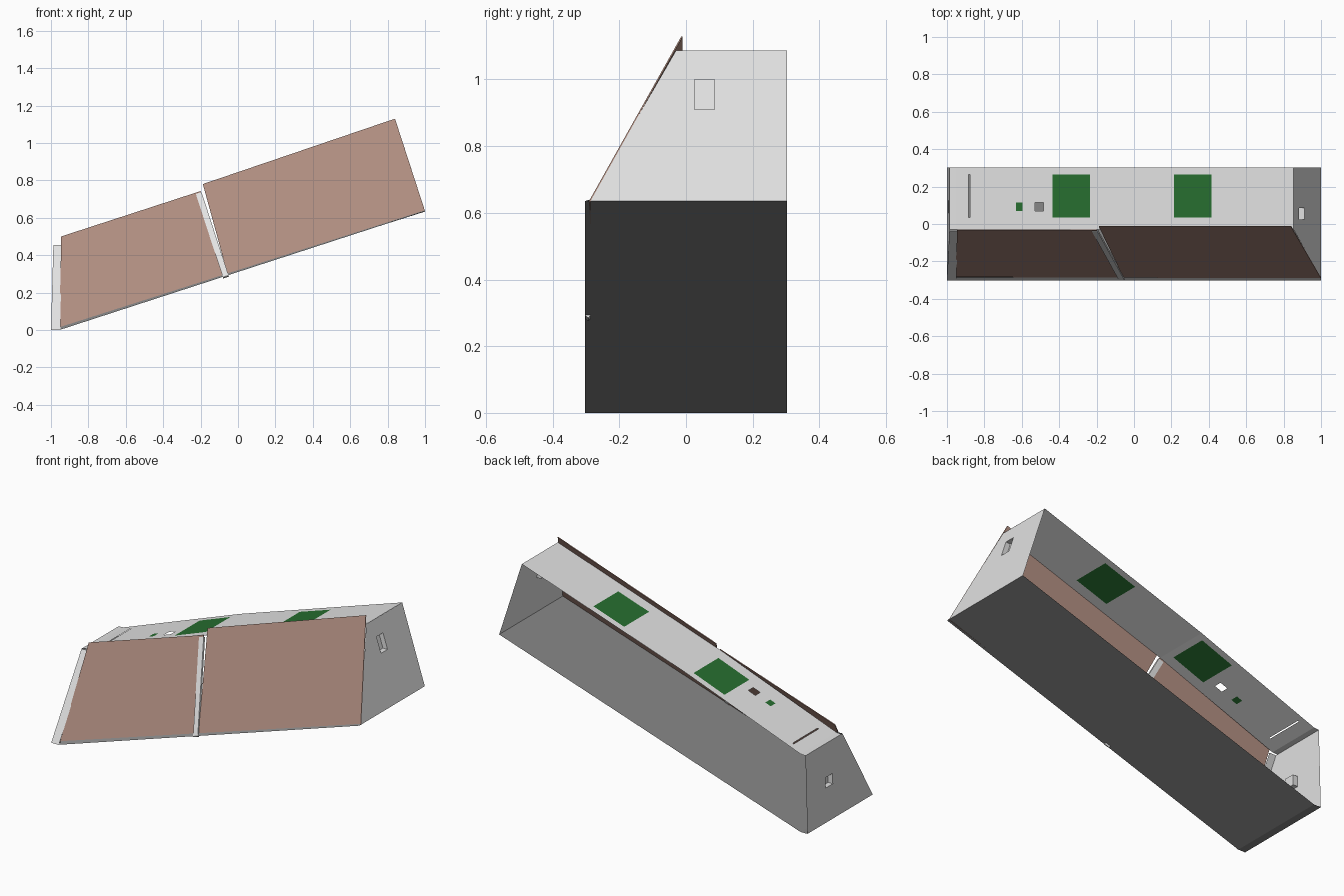
import bpy, bmesh, math
from mathutils import Vector

if "Cube" in bpy.data.objects:
    bpy.data.objects.remove(bpy.data.objects["Cube"])

TILT = math.radians(18)
CENTRE = Vector((0, 0.05, 0.55))
BACK, FRONT = 0.303, -0.303


def material(name, rgb):
    m = bpy.data.materials.new(name)
    m.diffuse_color = (*rgb, 1)
    m.use_nodes = True
    m.node_tree.nodes["Principled BSDF"].inputs["Base Color"].default_value = m.diffuse_color
    return m


LIGHT = material("light_grey", (0.76, 0.76, 0.76))
DARK = material("dark_grey", (0.24, 0.24, 0.24))
BROWN = material("dusty_brown", (0.42, 0.26, 0.21))
GREEN = material("green", (0.02, 0.155, 0.029))


def tilted(u, y, v):
    """Point in the tilted frame: u along the floor from the right end, v up from the floor."""
    c, s = math.cos(TILT), math.sin(TILT)
    return Vector((1 + u * c - v * s, y, 0.635 + u * s + v * c))


def slope_y(v):
    """Depth of the leaning front at height v."""
    return -0.291 + 0.545 * v


def make(name, quads, mats, thickness=0, pick=None):
    """Sheet object made from quads, facing away from the middle of the model."""
    bm = bmesh.new()
    for q in quads:
        bm.faces.new([bm.verts.new(p) for p in q])
    bmesh.ops.remove_doubles(bm, verts=bm.verts, dist=0.0005)
    bm.normal_update()
    for f in bm.faces:
        mid = f.calc_center_median()
        if pick:
            f.material_index = pick(mid)
        if f.normal.dot(mid - CENTRE) < 0:
            f.normal_flip()
    me = bpy.data.meshes.new(name)
    bm.to_mesh(me)
    bm.free()
    for m in mats:
        me.materials.append(m)
    ob = bpy.data.objects.new(name, me)
    bpy.context.collection.objects.link(ob)
    if thickness:
        mod = ob.modifiers.new("thickness", "SOLIDIFY")
        mod.thickness = thickness
        mod.offset = -1
    return ob


def end_wall(name, place, outer, window, push):
    """Trapezoid end with a shallow recessed window."""
    o = [place(*p) for p in outer]
    w = [place(*p) for p in window]
    r = [p + Vector((push, 0, 0)) for p in w]
    quads = [r]
    for i in range(4):
        j = (i + 1) % 4
        quads += [(o[i], o[j], w[j], w[i]), (w[i], w[j], r[j], r[i])]
    make(name, quads, [LIGHT])


# Sloping floor, with a short level piece under the left end
floor_line = [(-1, 0), (-0.955, 0), (1, 0.635)]
make("floor", [[(a[0], FRONT, a[1]), (b[0], FRONT, b[1]), (b[0], BACK, b[1]), (a[0], BACK, a[1])]
               for a, b in zip(floor_line, floor_line[1:])], [DARK])

# Narrow lip along the floor's front edge
make("floor_front_lip", [[tilted(-2.05, FRONT, 0), tilted(0, FRONT, 0),
                          tilted(0, -0.289, 0.005), tilted(-2.045, -0.286, 0.014)]], [DARK])

# Roof: a grid whose cells become green patches or openings
roof_line = [(-0.987, 0.455), (-0.955, 0.457), (-0.2, 0.738), (0.853, 1.087)]
xs = [-0.987, -0.955, -0.885, -0.878, -0.63, -0.595, -0.53, -0.485,
      -0.435, -0.235, -0.2, 0.215, 0.415, 0.853]
ys = [-0.03, 0.035, 0.07, 0.115, 0.265, BACK]
patches = [(-0.435, -0.235, 0.035, 0.265), (0.215, 0.415, 0.035, 0.265), (-0.63, -0.595, 0.07, 0.115)]
openings = [(-0.53, -0.485, 0.07, 0.115), (-0.885, -0.878, 0.035, 0.265)]


def inside(x, y, rects):
    return any(a < x < b and c < y < d for a, b, c, d in rects)


def roof_z(x):
    for (x0, z0), (x1, z1) in zip(roof_line, roof_line[1:]):
        if x <= x1 + 1e-6:
            return z0 + (z1 - z0) * (x - x0) / (x1 - x0)


cells = []
for x0, x1 in zip(xs, xs[1:]):
    for y0, y1 in zip(ys, ys[1:]):
        if not inside((x0 + x1) / 2, (y0 + y1) / 2, openings):
            cells.append([(x0, y0, roof_z(x0)), (x1, y0, roof_z(x1)),
                          (x1, y1, roof_z(x1)), (x0, y1, roof_z(x0))])
make("roof", cells, [LIGHT, GREEN], pick=lambda p: int(inside(p.x, p.y, patches)))

# End walls
end_wall("right_end", lambda y, v: tilted(0, y, v),
         [(-0.291, 0), (BACK, 0), (BACK, 0.475), (-0.03, 0.475)],
         [(0.025, 0.289), (0.085, 0.289), (0.085, 0.384), (0.025, 0.384)], -0.03)
end_wall("left_end", lambda y, z: Vector((-1 + 0.0286 * z, y, z)),
         [(FRONT, 0), (BACK, 0), (BACK, 0.455), (-0.04, 0.455)],
         [(0.06, 0.2), (0.125, 0.2), (0.125, 0.26), (0.06, 0.26)], 0.03)

# Light front trim: left corner post and divider between the panels
make("left_front_post", [[(-1, FRONT, 0), (-0.95, FRONT, 0), (-0.943, -0.04, 0.455), (-0.987, -0.04, 0.455)]], [LIGHT])
make("front_divider", [[tilted(-1.137, -0.302, -0.003), tilted(-1.105, -0.302, -0.003),
                        tilted(-1.105, -0.04, 0.466), tilted(-1.137, -0.04, 0.466)]], [LIGHT], 0.012)

# Brown leaning front panels; the right one rises above the roof
make("left_front_panel", [[(-0.955, -0.284, 0.012), tilted(-1.13, -0.286, 0.008),
                           tilted(-1.108, slope_y(0.473), 0.473), (-0.945, slope_y(0.473), 0.5)]], [BROWN], 0.004)
make("right_front_panel", [[tilted(-1.108, slope_y(0.008), 0.008), tilted(0, slope_y(0), 0),
                            tilted(0, -0.014, 0.52), tilted(-1.085, -0.014, 0.505)]], [BROWN], 0.004)
